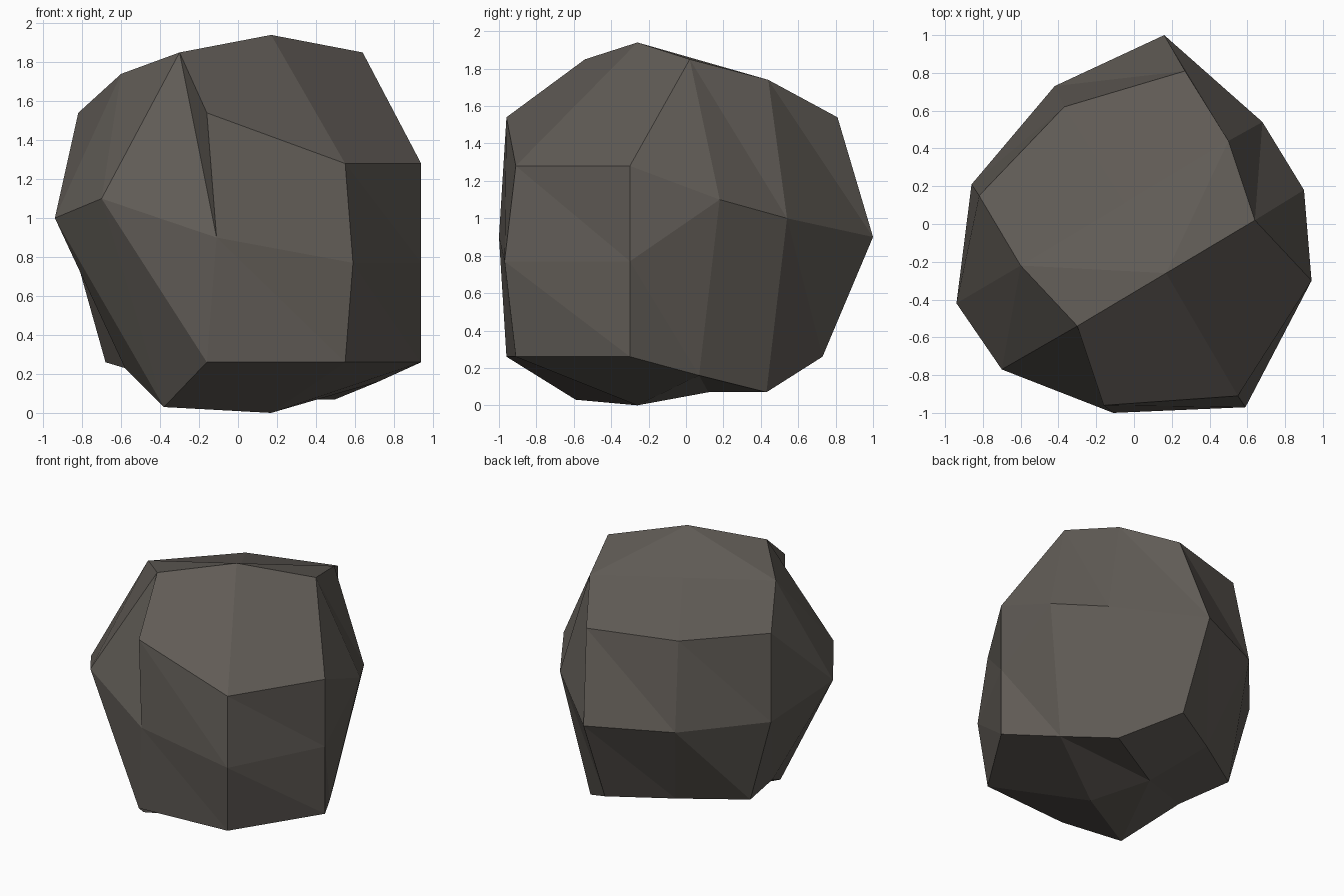
import bpy, bmesh

if "Cube" in bpy.data.objects:
    bpy.data.objects.remove(bpy.data.objects["Cube"])

# Three ten-sided rings, counter-clockwise from the front-right corner
top = [(.94, -.30, 1.28), (.64, .02, 1.85), (.50, .44, 1.74), (.27, .81, 1.54), (-.37, .62, 1.54),
       (-.82, .15, 1.54), (-.60, -.22, 1.74), (-.30, -.54, 1.85), (-.16, -.96, 1.54), (.55, -.91, 1.28)]
middle = [(.94, -.30, .77), (.90, .18, 1.10), (.68, .54, 1.00), (.16, 1.00, .90), (-.42, .73, .90),
          (-.86, .21, .90), (-.94, -.42, 1.00), (-.70, -.77, 1.10), (-.11, -1.00, .90), (.59, -.97, .77)]
bottom = [(.94, -.30, .26), (.72, .07, .16), (.50, .43, .07), (.17, .73, .26), (-.25, .48, .26),
          (-.68, .20, .26), (-.58, -.21, .23), (-.38, -.59, .03), (-.16, -.96, .26), (.55, -.91, .26)]

bm = bmesh.new()
rings = [[bm.verts.new(p) for p in ring] for ring in (bottom, middle, top)]

# Faceted sides, every quad split along the same diagonal
for low, high in zip(rings, rings[1:]):
    for i in range(10):
        j = (i + 1) % 10
        bm.faces.new((low[i], low[j], high[i]))
        bm.faces.new((low[j], high[j], high[i]))


# Each cap is six quads around a front and a back inner point
def cap(r, front, back, fold_to_front):
    a, x = bm.verts.new(front), bm.verts.new(back)
    for f in ((a, r[9], r[0], r[1]), (x, r[2], r[3], r[4]),
              (x, r[4], r[5], r[6]), (a, r[7], r[8], r[9])):
        bm.faces.new(f)
    # Middle quads carry a visible crease
    for near, far in ((r[1], r[2]), (r[7], r[6])):
        if fold_to_front:
            bm.faces.new((a, near, far))
            bm.faces.new((a, far, x))
        else:
            bm.faces.new((a, near, x))
            bm.faces.new((near, far, x))


cap(rings[2], (.17, -.26, 1.94), (-.05, .11, 1.74), True)
cap(rings[0], (.17, -.26, 0), (-.04, .12, .07), False)
bmesh.ops.recalc_face_normals(bm, faces=bm.faces)

mesh = bpy.data.meshes.new("boulder")
bm.to_mesh(mesh)
bm.free()

# Warm grey stone
stone = bpy.data.materials.new("warm_grey_stone")
stone.diffuse_color = (.117, .105, .092, 1)
stone.use_nodes = True
stone.node_tree.nodes["Principled BSDF"].inputs["Base Color"].default_value = stone.diffuse_color
mesh.materials.append(stone)
boulder = bpy.data.objects.new("boulder", mesh)
bpy.context.collection.objects.link(boulder)
